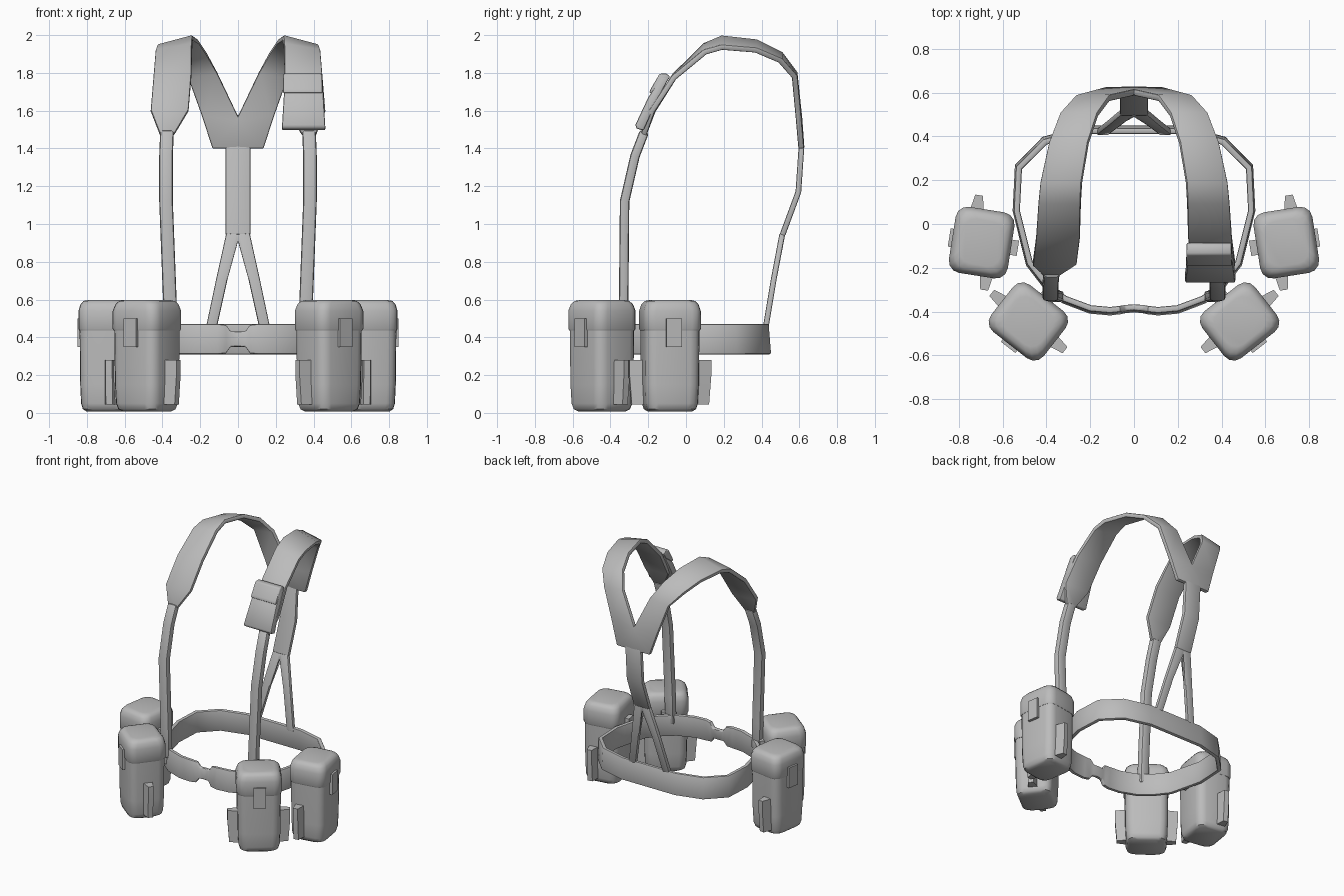
import bpy, bmesh, math
from mathutils import Matrix, Vector

if "Cube" in bpy.data.objects:
    bpy.data.objects.remove(bpy.data.objects["Cube"])

grey = bpy.data.materials.new("plain grey")
grey.diffuse_color = (0.5, 0.5, 0.5, 1)
grey.use_nodes = True
grey.node_tree.nodes["Principled BSDF"].inputs["Base Color"].default_value = grey.diffuse_color


def finish(bm, name, mirror=True, thickness=0, bevel=0, angle=40):
    """Turn a bmesh into an object, apply its modifiers and shade it."""
    bmesh.ops.recalc_face_normals(bm, faces=bm.faces)
    me = bpy.data.meshes.new(name)
    bm.to_mesh(me)
    bm.free()
    me.materials.append(grey)
    ob = bpy.data.objects.new(name, me)
    bpy.context.collection.objects.link(ob)
    if mirror:
        ob.modifiers.new("mirror", 'MIRROR').merge_threshold = 0.002
    if thickness:
        m = ob.modifiers.new("thickness", 'SOLIDIFY')
        m.thickness, m.offset, m.use_even_offset = thickness, 0, True
    if bevel:
        m = ob.modifiers.new("bevel", 'BEVEL')
        m.width, m.segments, m.limit_method = bevel, 2, 'ANGLE'
        m.angle_limit = math.radians(50)
    bpy.ops.object.select_all(action='DESELECT')
    bpy.context.view_layer.objects.active = ob
    ob.select_set(True)
    bpy.ops.object.convert(target='MESH')
    bpy.ops.object.shade_smooth_by_angle(angle=math.radians(angle))
    return ob


def strip(name, rows, thickness, bevel=0.008):
    """Webbing: a band between pairs of edge points, mirrored over x."""
    bm = bmesh.new()
    vs = [[bm.verts.new(p) for p in r] for r in rows]
    for a, b in zip(vs, vs[1:]):
        bm.faces.new((a[0], a[1], b[1], b[0]))
    finish(bm, name, True, thickness, bevel)


def loft(bm, rings):
    """Closed skin through rings of points."""
    vs = [[bm.verts.new(p) for p in r] for r in rings]
    n = len(vs[0])
    for a, b in zip(vs, vs[1:]):
        for i in range(n):
            j = (i + 1) % n
            bm.faces.new((a[i], a[j], b[j], b[i]))
    bm.faces.new(vs[0])
    bm.faces.new(vs[-1])


# Waist belt, narrowing to a buckle at the front: x, y, half height
belt = [(0, -.385, .04), (.04, -.388, .04), (.065, -.393, .075), (.11, -.398, .08),
        (.2, -.39, .08), (.32, -.345, .08), (.41, -.27, .08), (.48, -.18, .08),
        (.525, 0, .08), (.54, .06, .08), (.53, .26, .08), (.41, .38, .08),
        (.22, .43, .08), (0, .43, .08)]
strip("waist_belt", [((x, y * 1.015, .39 - h), (x * .99, y * .985, .39 + h))
                     for x, y, h in belt], .028)

# Front straps: inner x, y, z
front = [(.32, -.33, .4), (.325, -.33, .6), (.345, -.325, 1.12),
         (.345, -.27, 1.36), (.34, -.22, 1.49)]
strip("front_straps", [((x, y, z), (x + .072, y, z)) for x, y, z in front], .05, .014)

# Padded shoulder straps that meet between the shoulder blades
strip("shoulder_pads", [
    ((.34, -.225, 1.47), (.412, -.225, 1.47)),
    ((.262, -.175, 1.6), (.462, -.18, 1.6)),
    ((.247, -.06, 1.785), (.447, -.065, 1.775)),
    ((.243, .1, 1.945), (.435, .1, 1.91)),
    ((.238, .19, 1.985), (.425, .19, 1.935)),
    ((.208, .37, 1.965), (.385, .37, 1.92)),
    ((.165, .5, 1.9), (.335, .5, 1.865)),
    ((.11, .575, 1.8), (.265, .575, 1.78)),
    ((0, .6, 1.57), (.19, .595, 1.57)),
    ((0, .612, 1.4), (.135, .61, 1.4))], .03)

# Back strap, which splits into two legs down to the belt
strip("back_strap", [((0, y, z), (.065, y, z)) for y, z in
                     ((.612, 1.42), (.595, 1.17), (.51, .94))], .03)
strip("back_strap_legs", [((0, .51, .945), (.062, .51, .95)),
                          ((.055, .465, .71), (.115, .465, .71)),
                          ((.115, .42, .44), (.172, .42, .44))], .03)


def rounded(z, hx, hy, r=.055, n=4):
    """Rounded rectangle at height z."""
    pts = []
    for k, (sx, sy) in enumerate(((1, 1), (-1, 1), (-1, -1), (1, -1))):
        for i in range(n):
            a = math.pi / 2 * (k + i / (n - 1))
            pts.append((sx * (hx - r) + r * math.cos(a), sy * (hy - r) + r * math.sin(a), z))
    return pts


def box(bm, lo, hi):
    loft(bm, [[(lo[0], lo[1], z), (hi[0], lo[1], z), (hi[0], hi[1], z), (lo[0], hi[1], z)]
              for z in (lo[2], hi[2])])


# Belt pouches: local x points away from the body
def pouch(name, centre, turn, skew):
    place = Matrix.Translation(Vector((*centre, 0))) @ Matrix.Rotation(math.radians(turn), 4, 'Z')
    hx, hy = .132, .148

    def part(label, build, bevel=0):
        bm = bmesh.new()
        build(bm)
        bm.transform(place)
        finish(bm, name + label, True, 0, bevel)

    def body(bm):
        loft(bm, [rounded(z, hx * s, hy * s) for z, s in
                  ((.008, .76), (.02, .88), (.05, .94), (.15, .97), (.45, .99))])

    def lid(bm):
        loft(bm, [rounded(z, hx * s, hy * s) for z, s in
                  ((.435, 1), (.445, 1.03), (.54, 1.03), (.575, .96), (.592, .86), (.598, .7))])

    def flaps(bm):  # tapered side tabs
        for s in (-1, 1):
            c = skew * s
            loft(bm, [[(c - .035, s * .12, z), (c + .035, s * .12, z),
                       (c + .018, s * out, z), (c - .018, s * out, z)]
                      for z, out in ((.045, .2), (.2, .212), (.28, .212))])

    def clips(bm):  # front latch and belt clip
        box(bm, (hx - .01, -.042, .35), (hx + .018, .042, .5))
        box(bm, (-hx - .035, -.035, .35), (-hx + .01, .035, .48))

    part("_body", body)
    part("_lid", lid)
    part("_side_tabs", flaps)
    part("_clips", clips)


pouch("front_pouches", (.482, -.445), -52, 0)
pouch("side_pouches", (.695, -.085), 9, .045)


# Small shoulder pouch with a flap lid, on one strap only
def slab(name, profile, x0, x1, flare):
    bm = bmesh.new()
    loft(bm, [[(x + s * flare * (1.8 - z), y, z) for y, z in profile]
              for x, s in ((x0, -1), (x1, 1))])
    finish(bm, name, False, 0, .008)


slab("shoulder_pouch_body", [(-.09, 1.775), (-.13, 1.78), (-.2, 1.67), (-.268, 1.525),
                             (-.262, 1.505), (-.225, 1.495), (-.16, 1.64)], .25, .445, .06)
slab("shoulder_pouch_lid", [(-.083, 1.78), (-.105, 1.797), (-.14, 1.795), (-.187, 1.715),
                            (-.195, 1.695), (-.18, 1.69), (-.11, 1.74)], .24, .445, .02)
